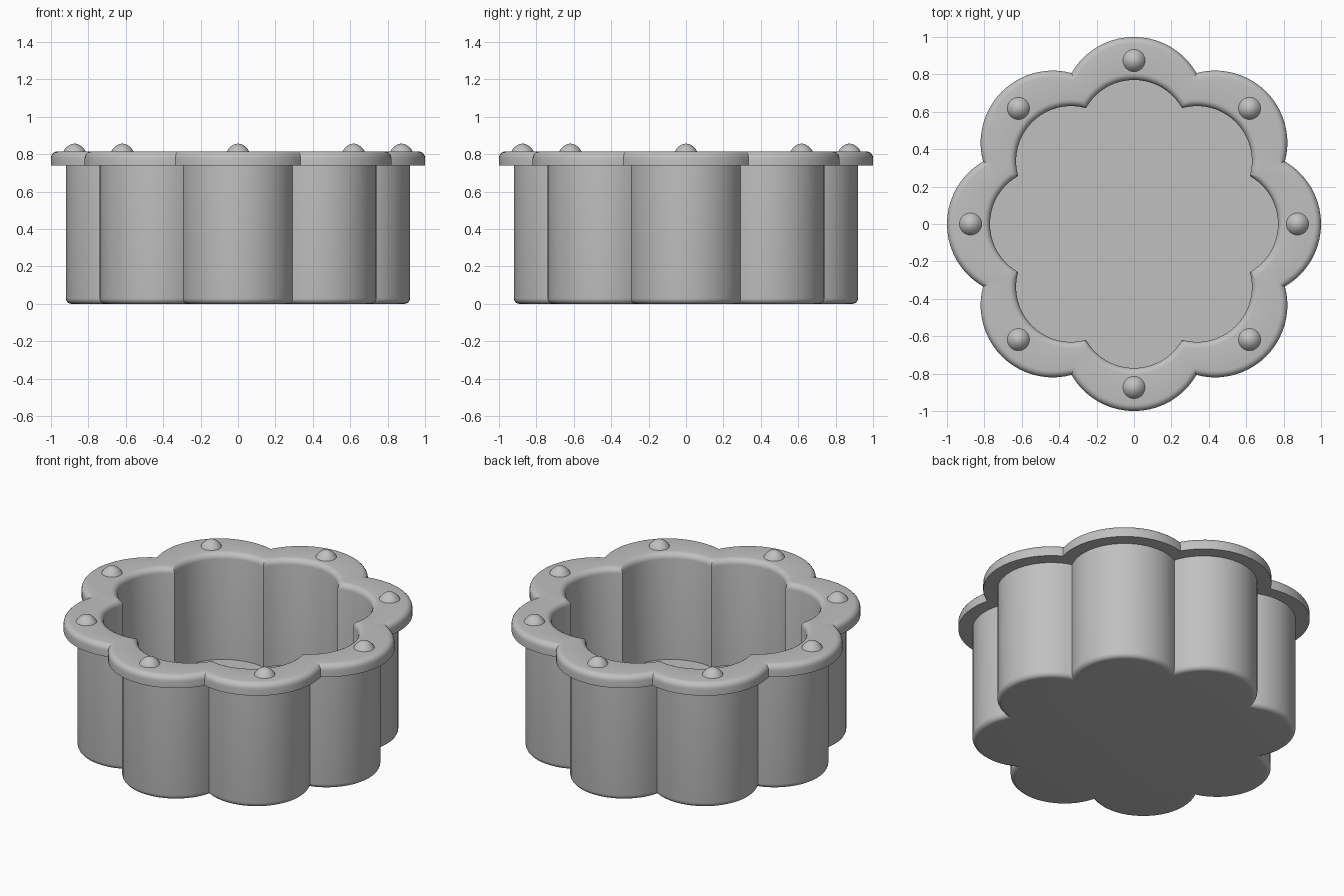
import bpy, bmesh
from math import sin, cos, pi, asin, sqrt

LOBES = 8
STEPS = 20            # segments per lobe
HALF = pi / LOBES

if "Cube" in bpy.data.objects:
    bpy.data.objects.remove(bpy.data.objects["Cube"], do_unlink=True)

grey = bpy.data.materials.new("plain grey")
grey.use_nodes = True
colour = (0.53, 0.53, 0.53, 1)
grey.diffuse_color = colour
grey.node_tree.nodes["Principled BSDF"].inputs["Base Color"].default_value = colour


def scallop(centre, radius, z):
    """Closed outline of overlapping circles set around the z axis."""
    reach = centre * cos(HALF) + sqrt(radius**2 - (centre * sin(HALF))**2)
    sweep = asin(reach * sin(HALF) / radius)
    if reach * cos(HALF) < centre:
        sweep = pi - sweep
    points = []
    for lobe in range(LOBES):
        turn = lobe * 2 * HALF
        for i in range(STEPS):
            a = turn + sweep * (2 * i / STEPS - 1)
            points.append((centre * cos(turn) + radius * cos(a),
                           centre * sin(turn) + radius * sin(a), z))
    return points


def fillet(centre, radius, z, size, start, steps=5):
    """Quarter-round rings about a corner centre, from the start angle."""
    return [(centre, radius + size * cos(start + i * pi / 2 / steps),
             z + size * sin(start + i * pi / 2 / steps)) for i in range(steps + 1)]


def finish(bm, name, angle=30):
    bmesh.ops.recalc_face_normals(bm, faces=bm.faces)
    mesh = bpy.data.meshes.new(name)
    bm.to_mesh(mesh)
    bm.free()
    mesh.materials.append(grey)
    obj = bpy.data.objects.new(name, mesh)
    bpy.context.collection.objects.link(obj)
    bpy.ops.object.select_all(action='DESELECT')
    obj.select_set(True)
    bpy.context.view_layer.objects.active = obj
    bpy.ops.object.shade_smooth_by_angle(angle=angle * pi / 180)
    return obj


# Scalloped bowl: outer wall, flange, rounded rim, inner wall and floor
OUT, INN = 0.614, 0.476
rings = fillet(OUT, 0.276, 0.03, 0.03, -pi / 2)
rings += [(OUT, 0.306, 0.74), (OUT, 0.386, 0.74)]
rings += fillet(OUT, 0.351, 0.78, 0.035, 0)
rings += fillet(INN, 0.329, 0.78, 0.035, pi / 2)
rings += [(INN, 0.294, 0.15)]

bm = bmesh.new()
loops = [[bm.verts.new(p) for p in scallop(*ring)] for ring in rings]
count = LOBES * STEPS
for low, high in zip(loops, loops[1:]):
    for i in range(count):
        j = (i + 1) % count
        bm.faces.new((low[i], low[j], high[j], high[i]))
bm.faces.new(loops[0])
bm.faces.new(loops[-1])
finish(bm, "scalloped_bowl")

# Low domed stud on each lobe of the rim
profile = [(0.061, 0.812), (0.053, 0.826), (0.041, 0.839),
           (0.028, 0.849), (0.014, 0.855)]
SIDES = 24
for n in range(LOBES):
    cx, cy = 0.874 * cos(n * 2 * HALF), 0.874 * sin(n * 2 * HALF)
    bm = bmesh.new()
    loops = [[bm.verts.new((cx + r * cos(2 * pi * i / SIDES),
                            cy + r * sin(2 * pi * i / SIDES), z))
              for i in range(SIDES)] for r, z in profile]
    tip = bm.verts.new((cx, cy, 0.857))
    for low, high in zip(loops, loops[1:]):
        for i in range(SIDES):
            j = (i + 1) % SIDES
            bm.faces.new((low[i], low[j], high[j], high[i]))
    for i in range(SIDES):
        bm.faces.new((loops[-1][i], loops[-1][(i + 1) % SIDES], tip))
    bm.faces.new(loops[0])
    finish(bm, "rim_stud_%d" % (n + 1), 50)
